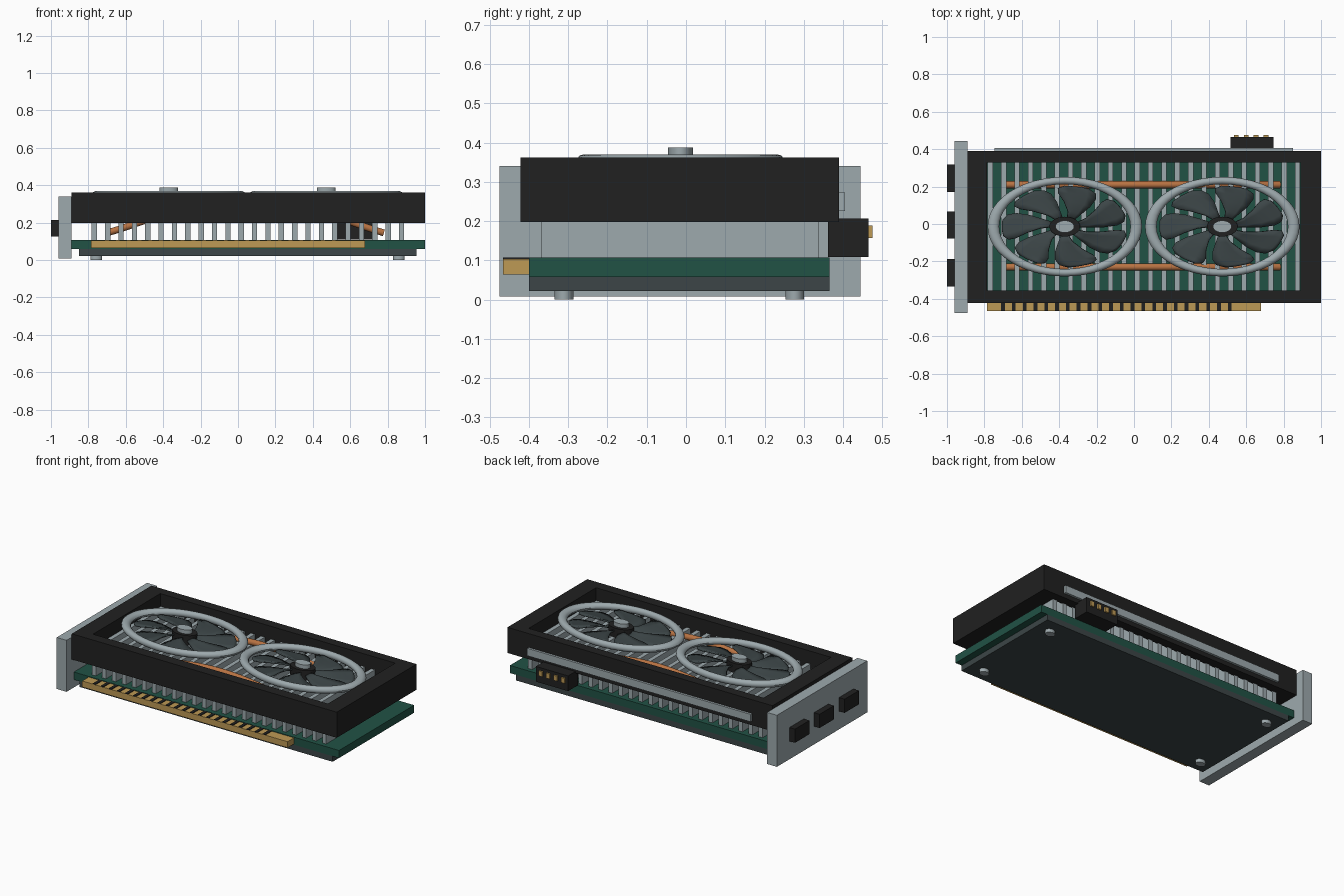
import bpy, bmesh
from math import sin, cos, pi

old = bpy.data.objects.get("Cube")
if old:
    bpy.data.objects.remove(old)


def material(name, rgb):
    m = bpy.data.materials.new(name)
    m.use_nodes = True
    m.diffuse_color = (*rgb, 1)
    m.node_tree.nodes["Principled BSDF"].inputs["Base Color"].default_value = (*rgb, 1)
    return m


BLACK = material("matte black", (0.015, 0.015, 0.015))
SLATE = material("dark slate", (0.045, 0.06, 0.063))
STEEL = material("light steel", (0.34, 0.40, 0.42))
GREEN = material("board green", (0.015, 0.085, 0.06))
GOLD = material("contact gold", (0.51, 0.32, 0.09))
COPPER = material("copper", (0.48, 0.17, 0.055))
SQUASH = 0.645   # the round parts are narrower front to back


def add_mesh(name, bm, mat, smooth=False):
    bmesh.ops.recalc_face_normals(bm, faces=bm.faces)
    me = bpy.data.meshes.new(name)
    bm.to_mesh(me)
    bm.free()
    me.materials.append(mat)
    ob = bpy.data.objects.new(name, me)
    bpy.context.collection.objects.link(ob)
    if smooth:
        bpy.ops.object.select_all(action='DESELECT')
        ob.select_set(True)
        bpy.context.view_layer.objects.active = ob
        bpy.ops.object.shade_smooth_by_angle(angle=0.6)
    return ob


def box(name, mat, xs, ys, zs):
    bm = bmesh.new()
    bmesh.ops.create_cube(bm, size=1)
    for v in bm.verts:
        for i, (lo, hi) in enumerate((xs, ys, zs)):
            v.co[i] = lo if v.co[i] < 0 else hi
    return add_mesh(name, bm, mat)


def disc(name, mat, x, y, zs, rx, ry):
    bm = bmesh.new()
    bmesh.ops.create_cone(bm, cap_ends=True, segments=32, radius1=1, radius2=1, depth=1)
    for v in bm.verts:
        v.co = (x + v.co.x * rx, y + v.co.y * ry, zs[0] if v.co.z < 0 else zs[1])
    return add_mesh(name, bm, mat, True)


def frame(name, mat, outer, inner, zs):
    """Open rectangular frame; outer and inner are (x0, x1, y0, y1)."""
    bm = bmesh.new()
    loops = []
    for (x0, x1, y0, y1), z in ((outer, zs[0]), (outer, zs[1]), (inner, zs[1]), (inner, zs[0])):
        loops.append([bm.verts.new((x, y, z)) for x, y in ((x0, y0), (x1, y0), (x1, y1), (x0, y1))])
    for k in range(4):
        a, b = loops[k], loops[(k + 1) % 4]
        for i in range(4):
            j = (i + 1) % 4
            bm.faces.new((a[i], a[j], b[j], b[i]))
    return add_mesh(name, bm, mat)


# Board, backplate and screws
box("circuit_board", GREEN, (-0.89, 1.0), (-0.40, 0.365), (0.058, 0.107))
box("backplate", SLATE, (-0.85, 0.955), (-0.40, 0.365), (0.022, 0.058))
for x in (-0.758, 0.86):
    for y in (-0.311, 0.277):
        disc("backplate_screw", STEEL, x, y, (0, 0.022), 0.031, 0.024)

# Mounting bracket and its ports
box("bracket", STEEL, (-0.96, -0.89), (-0.475, 0.445), (0.008, 0.34))
for y in (-0.26, -0.005, 0.245):
    box("port", BLACK, (-1.0, -0.96), (y - 0.073, y + 0.073), (0.125, 0.213))

# Edge connector with dark slots between its contacts
box("edge_connector", GOLD, (-0.785, 0.68), (-0.466, -0.40), (0.064, 0.103))
for i in range(22):
    x = -0.70 + i * 0.0577
    box("connector_slot", BLACK, (x - 0.01, x + 0.01), (-0.466, -0.40), (0.1, 0.107))

# Power socket with pins
box("power_socket", BLACK, (0.515, 0.745), (0.362, 0.465), (0.109, 0.207))
for i in range(4):
    x = 0.547 + i * 0.053
    box("power_pin", GOLD, (x - 0.013, x + 0.013), (0.464, 0.475), (0.157, 0.189))

# Cooler shroud with a side trim strip
frame("shroud", BLACK, (-0.89, 1.0, -0.422, 0.39), (-0.785, 0.89, -0.355, 0.33), (0.197, 0.362))
box("side_strip", STEEL, (-0.745, 0.85), (0.389, 0.405), (0.225, 0.273))

# Heatsink fins
for i in range(24):
    x = -0.768 + i * 0.0714
    box("heatsink_fin", STEEL, (x - 0.014, x + 0.014), (-0.37, 0.338), (0.107, 0.28))

# Arched heat pipes
for y in (-0.23, 0.21):
    cu = bpy.data.curves.new("heat_pipe", 'CURVE')
    cu.dimensions = '3D'
    cu.bevel_depth = 0.019
    cu.bevel_resolution = 3
    cu.use_fill_caps = True
    cu.resolution_u = 8
    sp = cu.splines.new('BEZIER')
    path = ((-0.70, 0.145), (-0.26, 0.27), (0.35, 0.27), (0.78, 0.145))
    sp.bezier_points.add(len(path) - 1)
    for p, (x, z) in zip(sp.bezier_points, path):
        p.co = (x, y, z)
        p.handle_left_type = p.handle_right_type = 'AUTO'
    cu.materials.append(COPPER)
    bpy.context.collection.objects.link(bpy.data.objects.new("heat_pipe", cu))


def fan_ring(cx, cy):
    bm = bmesh.new()
    n, m = 48, 12
    rows = []
    for i in range(n):
        a = 2 * pi * i / n
        row = []
        for j in range(m):
            b = 2 * pi * j / m
            r = 0.382 + 0.031 * cos(b)
            row.append(bm.verts.new((cx + r * cos(a), cy + r * SQUASH * sin(a), 0.348 + 0.022 * sin(b))))
        rows.append(row)
    for i in range(n):
        a, b = rows[i], rows[(i + 1) % n]
        for j in range(m):
            k = (j + 1) % m
            bm.faces.new((a[j], b[j], b[k], a[k]))
    add_mesh("fan_ring", bm, STEEL, True)


def fan_blades(cx, cy):
    # Each section: radius, sweep angle, half width angle
    sections = ((0.06, 0.0, 0.26), (0.13, 0.06, 0.29), (0.21, 0.14, 0.36),
                (0.28, 0.22, 0.38), (0.32, 0.26, 0.33), (0.337, 0.28, 0.2))
    bm = bmesh.new()
    for k in range(7):
        rows = []
        for r, sweep, half in sections:
            row = []
            for t in (-1, -0.5, 0, 0.5, 1):
                a = 2 * pi * k / 7 + 0.2 + sweep + half * t
                row.append(bm.verts.new((cx + r * cos(a), cy + SQUASH * r * sin(a), 0.334 + 0.01 * t)))
            rows.append(row)
        for a, b in zip(rows, rows[1:]):
            for i in range(len(a) - 1):
                bm.faces.new((a[i], b[i], b[i + 1], a[i + 1]))
    ob = add_mesh("fan_blades", bm, SLATE, True)
    mod = ob.modifiers.new("thickness", 'SOLIDIFY')
    mod.thickness = 0.01
    mod.offset = 0


# Two fans
for cx in (-0.37, 0.472):
    cy = -0.014
    fan_ring(cx, cy)
    fan_blades(cx, cy)
    disc("fan_hub", BLACK, cx, cy, (0.30, 0.362), 0.082, 0.082 * SQUASH)
    disc("fan_hub_cap", STEEL, cx, cy, (0.36, 0.387), 0.05, 0.05 * SQUASH)
